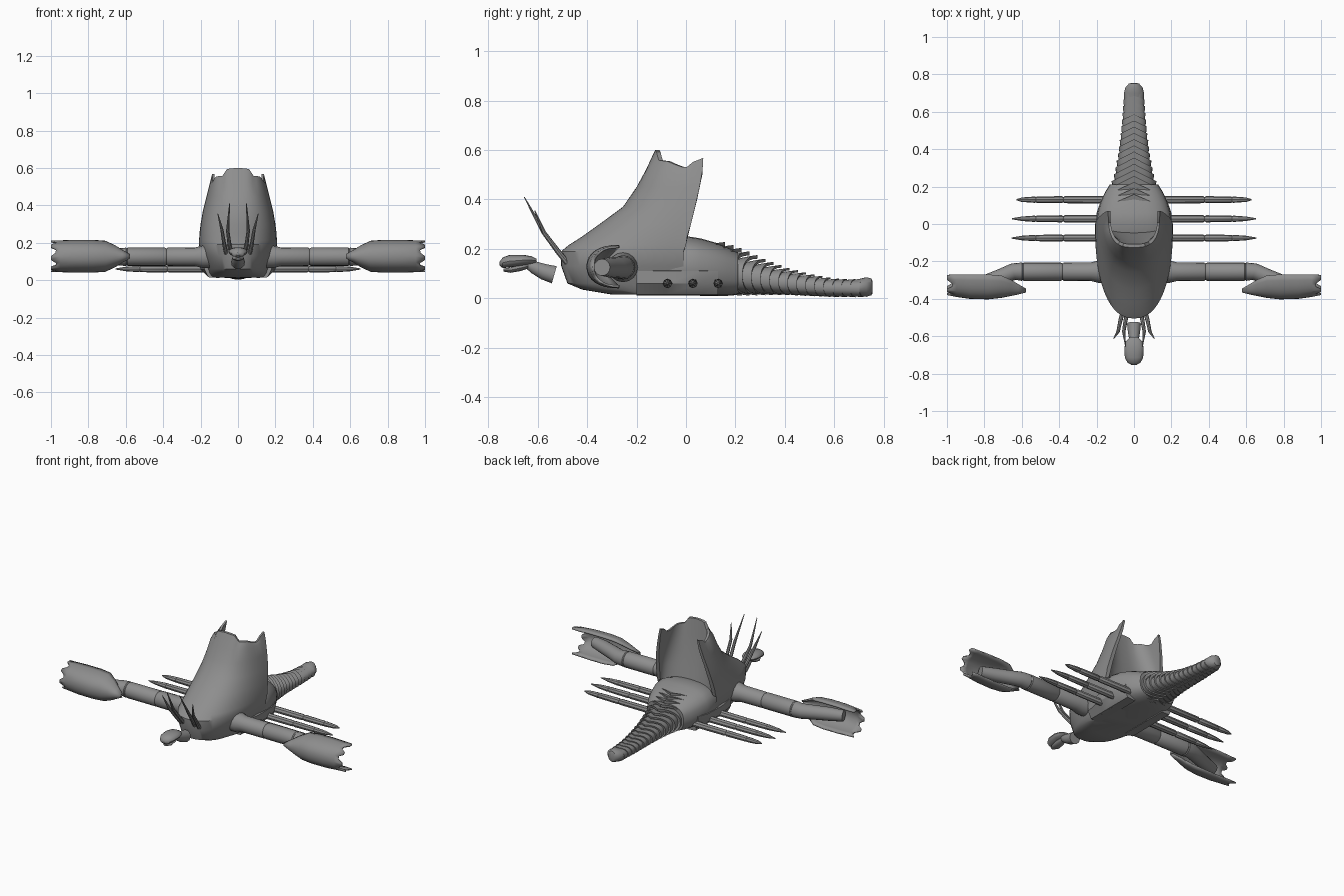
import bpy, math
from mathutils import Vector

if "Cube" in bpy.data.objects:
    bpy.data.objects.remove(bpy.data.objects["Cube"])

grey = bpy.data.materials.new("stone_grey")
grey.diffuse_color = (0.27, 0.27, 0.27, 1)
grey.use_nodes = True
grey.node_tree.nodes["Principled BSDF"].inputs["Base Color"].default_value = grey.diffuse_color


def make(name, verts, faces, mirror=False, thick=0, angle=35):
    me = bpy.data.meshes.new(name)
    me.from_pydata([tuple(v) for v in verts], [], faces)
    me.materials.append(grey)
    me.shade_smooth()
    me.set_sharp_from_angle(angle=math.radians(angle))
    ob = bpy.data.objects.new(name, me)
    bpy.context.collection.objects.link(ob)
    if thick:
        s = ob.modifiers.new("thickness", 'SOLIDIFY')
        s.thickness, s.offset = thick, 0
    if mirror:
        ob.modifiers.new("mirror", 'MIRROR')
    return ob


def loft(name, rings, closed=True, cap=(True, True), **kw):
    """Skin a list of equal-length point rings."""
    n = len(rings[0])
    verts = [v for r in rings for v in r]
    faces = []
    for i in range(len(rings) - 1):
        for j in range(n if closed else n - 1):
            k = (j + 1) % n
            faces.append((i*n + j, i*n + k, (i+1)*n + k, (i+1)*n + j))
    if cap[0]:
        faces.append(tuple(range(n))[::-1])
    if cap[1]:
        faces.append(tuple(range((len(rings)-1)*n, len(rings)*n)))
    return make(name, verts, faces, **kw)


def tube(name, path, n=12, **kw):
    """Round tube through (x, y, z, radius) points."""
    pts = [Vector(p[:3]) for p in path]
    rings = []
    for i, p in enumerate(pts):
        d = pts[min(i+1, len(pts)-1)] - pts[max(i-1, 0)]
        q = d.to_track_quat('Z', 'Y')
        rings.append([p + q @ Vector((math.cos(a) * path[i][3], math.sin(a) * path[i][3], 0))
                      for a in (2*math.pi*j/n for j in range(n))])
    return loft(name, rings, **kw)


def spow(v, e):
    return math.copysign(abs(v) ** e, v)


def section(y, w, z0, z1, n=24, e=1.0, chevron=0.0):
    """Cross-section ring across y, with an optional chevron on the edge."""
    out = []
    for j in range(n):
        a = 2*math.pi*j/n
        c, s = spow(math.cos(a), e), spow(math.sin(a), e)
        out.append((w*c, y + chevron*(1 - 2*abs(c)), (z0+z1)/2 + (z1-z0)/2*s))
    return out


def interp(table, t):
    for a, b in zip(table, table[1:]):
        if t <= b[0]:
            f = max(0, (t - a[0]) / (b[0] - a[0]))
            return [p + (q - p)*f for p, q in zip(a, b)]
    return table[-1]


# Tall hood: U-shaped level sections, up the outside and down the hollow back
N = 32


def u_ring(z, w, yf, yb, e):
    ring = []
    for j in range(N + 1):
        a = math.pi*j/N
        ring.append([w*spow(math.cos(a), 2/e), yb - (yb-yf)*abs(math.sin(a))**(2/e), z])
    return ring


def jag(ring):
    """Ragged rim: raised crest in front, points at the rear corners."""
    for j, p in enumerate(ring):
        u = abs(2*j/N - 1)
        p[2] = interp([(0, .6), (.18, .595), (.3, .558), (.55, .555),
                       (.86, .527), (.93, .55), (1, .568)], u)[1]
    return ring


levels = [(.015, .15, -.30, 0, 2.8), (.035, .157, -.42, 0, 2.8), (.06, .165, -.48, 0, 2.6),
          (.13, .2, -.505, -.01, 2.3), (.19, .208, -.505, -.01, 2.3), (.215, .208, -.475, 0, 2.2),
          (.25, .206, -.42, .005, 2.2), (.3, .2, -.35, .02, 2.2), (.37, .188, -.255, .037, 2.3),
          (.45, .168, -.2, .055, 2.5), (.52, .15, -.162, .067, 2.8)]
inner = [(.5, .138, -.095, .066, 2.8), (.4, .16, -.08, .045, 2.6),
         (.3, .175, -.06, .02, 2.4), (.2, .185, -.04, -.005, 2.2)]
rings = [u_ring(*l) for l in levels]
rings.append(jag(u_ring(.56, .138, -.125, .07, 3)))
rings.append(jag(u_ring(.56, .126, -.108, .07, 3)))
rings += [u_ring(*l) for l in inner]
nn = N + 1
hood_faces = [(i*nn + j, i*nn + j + 1, (i+1)*nn + j + 1, (i+1)*nn + j)
              for i in range(len(rings)-1) for j in range(N)]
# close the two rear edges between outside and inside walls
L = len(levels)
pairs = [(4, L+5), (6, L+5), (7, L+4), (8, L+3), (9, L+3), (10, L+2), (11, L+1)]
for (a, b), (c, d) in zip(pairs, pairs[1:]):
    for s in (0, N):
        quad = [a*nn + s, c*nn + s, d*nn + s, b*nn + s]
        hood_faces.append(tuple(dict.fromkeys(quad)))
hood_faces.append(tuple(range(N, -1, -1)))
make("hood", [p for r in rings for p in r], hood_faces, angle=40)

# Rear body with a flat belly
loft("rear_body", [section(*s, e=.75) for s in (
    (-.22, .17, .03, .19), (-.05, .195, .014, .235), (.01, .202, .012, .25), (.06, .196, .01, .242),
    (.12, .178, .01, .225), (.17, .155, .01, .205), (.21, .13, .015, .185))])

# Low side skirts along the body
loft("side_skirt", [[(x, y, z) for x, z in ((.1, .012), (.158, .016), (w, .06), (w, .11), (.12, .13))]
                    for y, w in ((-.2, .18), (-.08, .203), (.06, .2), (.13, .175))], mirror=True)

# Overlapping tail plates with chevron rear edges
profile = [(.1, .188, .01, .235), (.15, .165, .01, .217), (.2, .14, .01, .2), (.3, .106, .012, .157),
           (.4, .086, .012, .122), (.5, .072, .008, .097), (.6, .062, .004, .08), (.72, .054, .004, .076)]
COUNT, START, END = 18, .12, .71
pitch = (END - START) / (COUNT - 1)
for i in range(COUNT):
    y = START + pitch*i
    _, w, z0, z1 = interp(profile, y)
    m, h = (z0+z1)/2, (z1-z0)/2
    chev = interp([(.1, .04), (.4, .022), (.72, .008)], y)[1]
    loft("tail_plate", [section(y - pitch*1.4, w*.93, m-h*.88, m+h*.88, e=.85, chevron=chev),
                        section(y, w, z0, z1, e=.85, chevron=chev),
                        section(y, w*.86, m-h*.82, m+h*.82, e=.85, chevron=chev)], cap=(False, False))

# Rounded tail tip
loft("tail_tip", [section(*s) for s in ((.64, .05, .012, .068), (.70, .054, .008, .078),
     (.73, .046, .006, .085), (.75, .028, .012, .08), (.755, .012, .02, .07))])

# Jointed front arms, bending into the claws
AY, AZ = -.255, .125
arm = [(.1, .06), (.19, .06), (.23, .05), (.375, .049), (.383, .044), (.391, .049), (.59, .049), (.595, .045),
       (.6, .049), (.645, .045)]
tube("front_arm", [(x, AY, AZ, r) for x, r in arm] +
     [(.72, -.285, .125, .042), (.8, -.315, .125, .04), (.88, -.34, .125, .034)], n=16, mirror=True)

# Scoop claws: open at the back, ragged at the outer end
claw = [(.58, -.362, -.345, .008), (.62, -.372, -.322, .03), (.66, -.38, -.298, .055), (.71, -.39, -.275, .078),
        (.78, -.398, -.27, .083), (.88, -.395, -.27, .083), (.95, -.385, -.27, .08), (.985, -.375, -.272, .08)]
M = 16
claw_rings = []
for i, (x, yf, yb, h) in enumerate(claw):
    ring = []
    for j in range(M + 1):
        a = math.pi*j/M
        dx = (.015 if j % 4 in (0, 1) else -.012) if i == len(claw) - 1 else 0
        ring.append((x + dx, yb - (yb-yf)*math.sin(a)**.85, .128 + h*spow(math.cos(a), .9)))
    claw_rings.append(ring)
loft("claw", claw_rings, closed=False, cap=(False, False), mirror=True, thick=.01)

# Three pairs of slender pointed legs
for y, tip in ((-.075, .655), (.028, .652), (.13, .628)):
    tube("leg", [(x, y, .06, r) for x, r in ((.12, .02), (.37, .019), (.378, .014), (.386, .019), (.52, .017),
         (.525, .014), (.53, .017), (.6, .012), (tip, .003))], n=8, mirror=True)

# Curved feelers on the nose
for x0, x1, x2, yt, zt in ((.035, .055, .045, -.655, .41), (.06, .085, .108, -.612, .355)):
    tube("feeler", [(x0, -.47, .13, .012), ((x0+x1)/2, -.515, .185, .011), (x1, -.575, .265, .009),
                    (x2, yt, zt, .002)], n=8, mirror=True)

# Floating snout: hooded head, jaw and bent neck
loft("head", [section(*s, n=16) for s in ((-.754, .012, .133, .148), (-.742, .034, .122, .165),
     (-.715, .049, .125, .175), (-.66, .052, .132, .176), (-.625, .042, .138, .17), (-.605, .022, .145, .16))])
loft("jaw", [section(*s, n=12) for s in ((-.738, .012, .108, .12), (-.71, .028, .103, .125),
     (-.67, .03, .11, .135), (-.64, .02, .12, .14))])
tube("neck", [(0, -.64, .137, .018), (0, -.615, .125, .026), (0, -.575, .107, .033),
              (0, -.533, .095, .037)], n=14)
